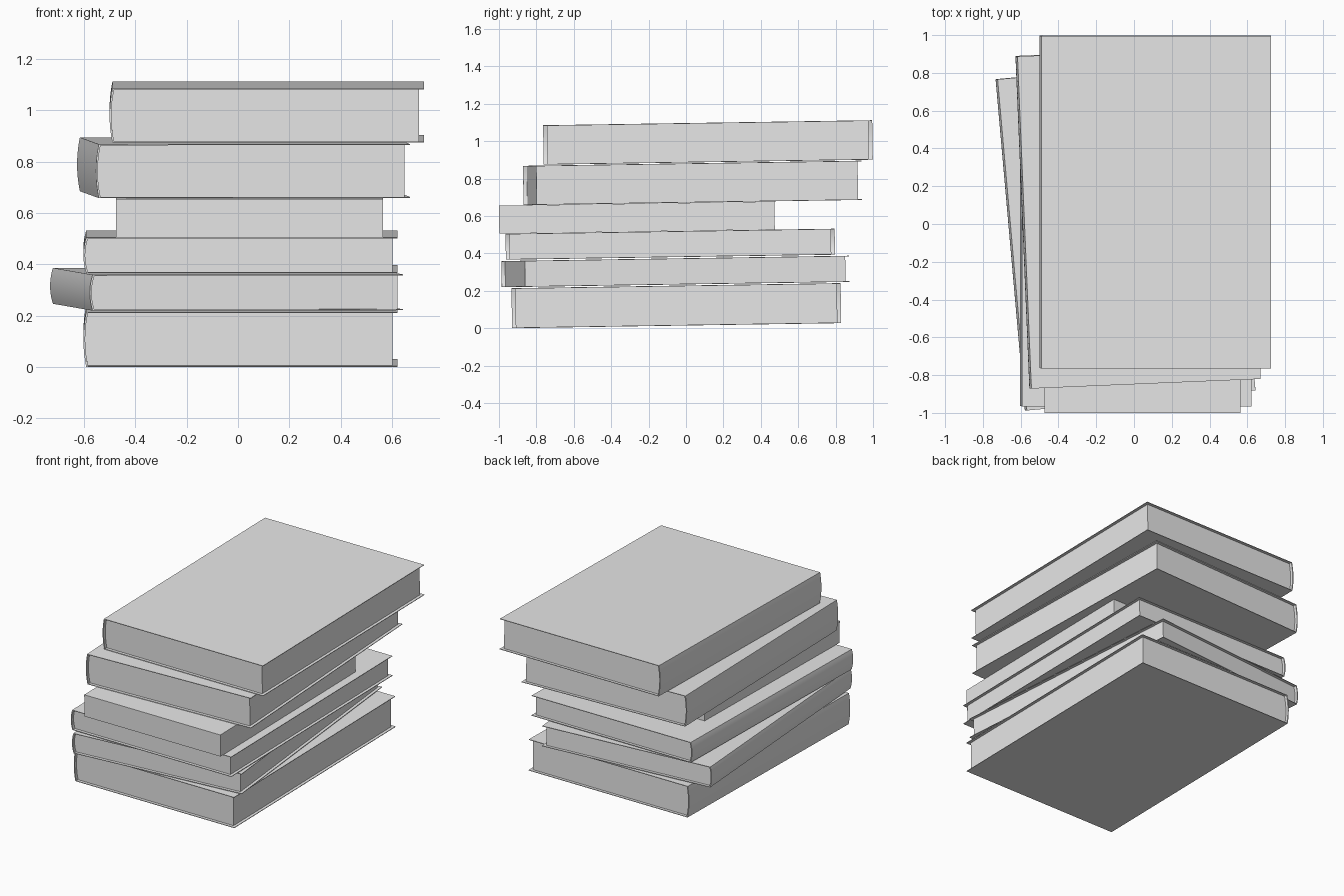
import bpy
import bmesh
import math
from mathutils import Matrix

cube = bpy.data.objects.get("Cube")
if cube:
    bpy.data.objects.remove(cube, do_unlink=True)

# One plain grey for everything
grey = bpy.data.materials.new("light grey")
grey.use_nodes = True
grey.diffuse_color = (0.8, 0.8, 0.8, 1)
grey.node_tree.nodes["Principled BSDF"].inputs["Base Color"].default_value = (0.8, 0.8, 0.8, 1)

WIDTH, LENGTH = 1.215, 1.76      # cover size
BOARD, SPINE = 0.004, 0.007      # cover and spine thickness
BULGE, INSET = 0.011, 0.02       # spine curve depth, page setback
TILT = Matrix.Rotation(0.0153, 4, 'X')   # the whole stack leans slightly


def extrude_profile(name, profile, y0, y1, matrix):
    """Extrude an x-z outline along y."""
    bm = bmesh.new()
    face = bm.faces.new([bm.verts.new((x, y0, z)) for x, z in profile])
    out = bmesh.ops.extrude_face_region(bm, geom=[face])
    moved = [v for v in out["geom"] if isinstance(v, bmesh.types.BMVert)]
    bmesh.ops.translate(bm, verts=moved, vec=(0, y1 - y0, 0))
    bmesh.ops.recalc_face_normals(bm, faces=bm.faces)
    mesh = bpy.data.meshes.new(name)
    bm.to_mesh(mesh)
    bm.free()
    mesh.materials.append(grey)
    obj = bpy.data.objects.new(name, mesh)
    bpy.context.collection.objects.link(obj)
    obj.matrix_world = matrix
    bpy.ops.object.select_all(action='DESELECT')
    obj.select_set(True)
    bpy.context.view_layer.objects.active = obj
    bpy.ops.object.shade_smooth_by_angle(angle=math.radians(30))
    return obj


def spine_curve(x, bottom, top, steps=10):
    """Shallow outward curve from the bottom board to the top board."""
    return [(x - BULGE * (1 - (2 * i / steps - 1) ** 2),
             bottom + (top - bottom) * i / steps) for i in range(steps + 1)]


def placement(corner, degrees):
    return Matrix.Translation(corner) @ TILT @ Matrix.Rotation(math.radians(degrees), 4, 'Z')


def book(name, corner, height, degrees=0):
    matrix = placement(corner, degrees)
    outer = spine_curve(0, 0, height)
    inner = spine_curve(SPINE, BOARD, height - BOARD)
    # Wrap-around cover with a curved spine
    cover = outer + [(WIDTH, height), (WIDTH, height - BOARD)]
    cover += inner[::-1] + [(WIDTH, BOARD), (WIDTH, 0)]
    extrude_profile(name + "_cover", cover, 0, LENGTH, matrix)
    # Page block set back from the three open edges
    pages = inner + [(WIDTH - INSET, height - BOARD), (WIDTH - INSET, BOARD)]
    extrude_profile(name + "_pages", pages, INSET, LENGTH - INSET, matrix)


# Front spine corner, height and turn of each book, bottom to top
book("bottom_book", (-0.592, -0.93, 0), 0.214)
book("second_book", (-0.567, -0.985, 0.219), 0.14, 5.05)
book("third_book", (-0.592, -0.963, 0.366), 0.139)
book("fifth_book", (-0.543, -0.868, 0.658), 0.21, 2.4)
book("top_book", (-0.49, -0.761, 0.874), 0.211)

# Plain box between the third and fifth books
box = [(0, 0), (0, 0.15), (1.04, 0.15), (1.04, 0)]
extrude_profile("small_box", box, 0, 1.473, placement((-0.475, -0.998, 0.505), 0))
